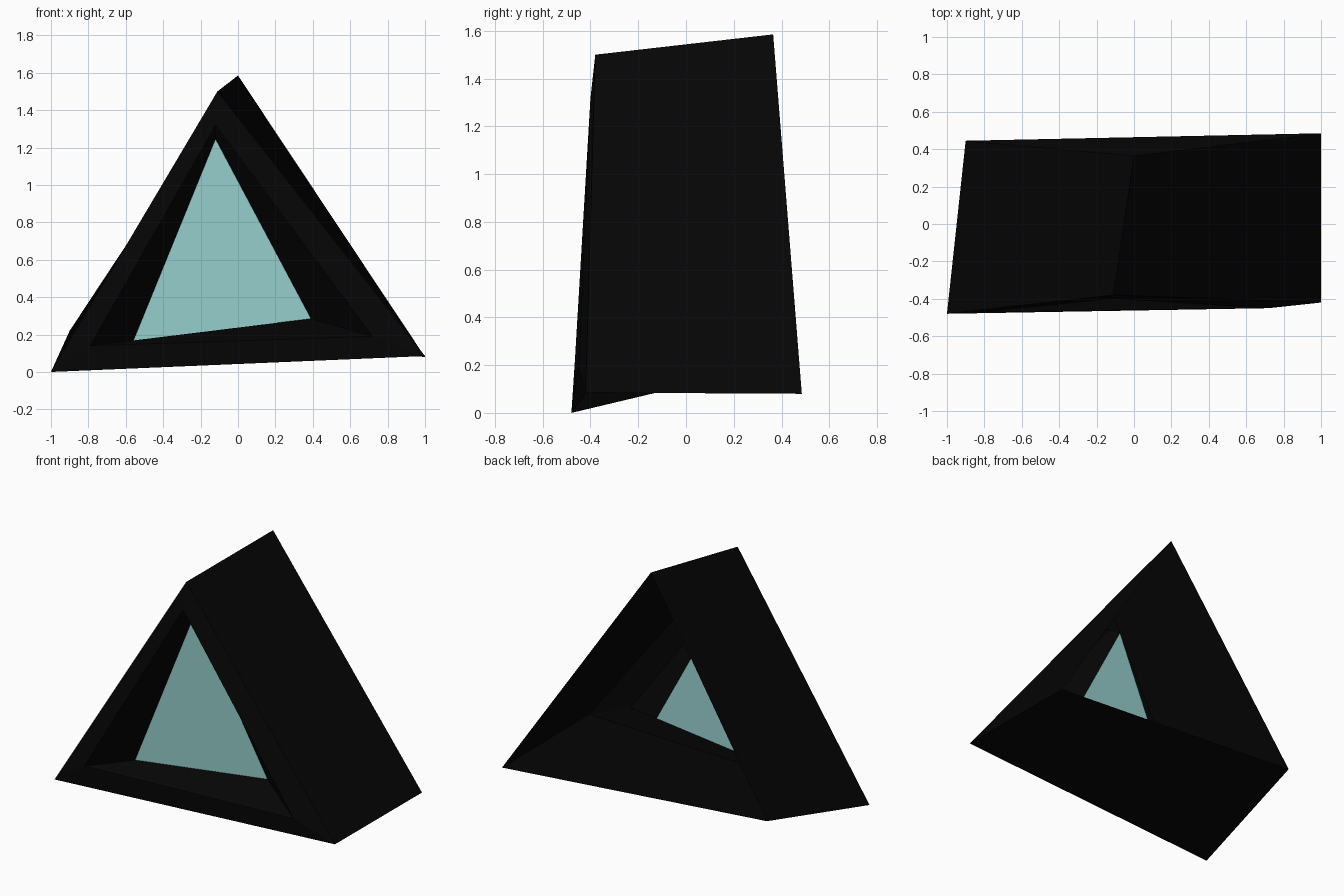
import bpy
import bmesh

cube = bpy.data.objects.get("Cube")
if cube:
    bpy.data.objects.remove(cube, do_unlink=True)


def make_material(name, rgb):
    mat = bpy.data.materials.new(name)
    mat.use_nodes = True
    mat.diffuse_color = (*rgb, 1)
    bsdf = mat.node_tree.nodes["Principled BSDF"]
    bsdf.inputs["Base Color"].default_value = (*rgb, 1)
    bsdf.inputs["Roughness"].default_value = 0.8
    return mat


def finish(name, bm, mat):
    mesh = bpy.data.meshes.new(name)
    bm.to_mesh(mesh)
    bm.free()
    mesh.materials.append(mat)
    obj = bpy.data.objects.new(name, mesh)
    bpy.context.collection.objects.link(obj)
    return obj


def loft(name, rings, mat):
    """Join triangular rings into an open run of walls."""
    bm = bmesh.new()
    loops = [[bm.verts.new(p) for p in ring] for ring in rings]
    for a, b in zip(loops, loops[1:]):
        for i in range(3):
            j = (i + 1) % 3
            bm.faces.new((a[i], b[i], b[j], a[j]))
    return finish(name, bm, mat)


black = make_material("black shell", (0.0017, 0.0017, 0.0017))
teal = make_material("pale teal", (0.31, 0.64, 0.62))

# Triangle corners in order: left, right, top as seen from the front
back_outer = [(-0.90, 0.445, 0.22), (1.0, 0.485, 0.08), (0.0, 0.365, 1.585)]
front_outer = [(-1.0, -0.48, 0.0), (1.0, -0.42, 0.085), (-0.11, -0.38, 1.50)]
front_rim = [(-0.79, -0.47, 0.14), (0.72, -0.45, 0.19), (-0.12, -0.40, 1.32)]
opening = [(-0.56, -0.27, 0.165), (0.39, -0.25, 0.285), (-0.12, -0.28, 1.245)]

# Thin shell, open at the back: outside, front rim and front recess
loft("shell", [back_outer, front_outer, front_rim, opening], black)

# Screen set into the opening
bm = bmesh.new()
bm.faces.new([bm.verts.new(p) for p in opening])
finish("screen", bm, teal)
